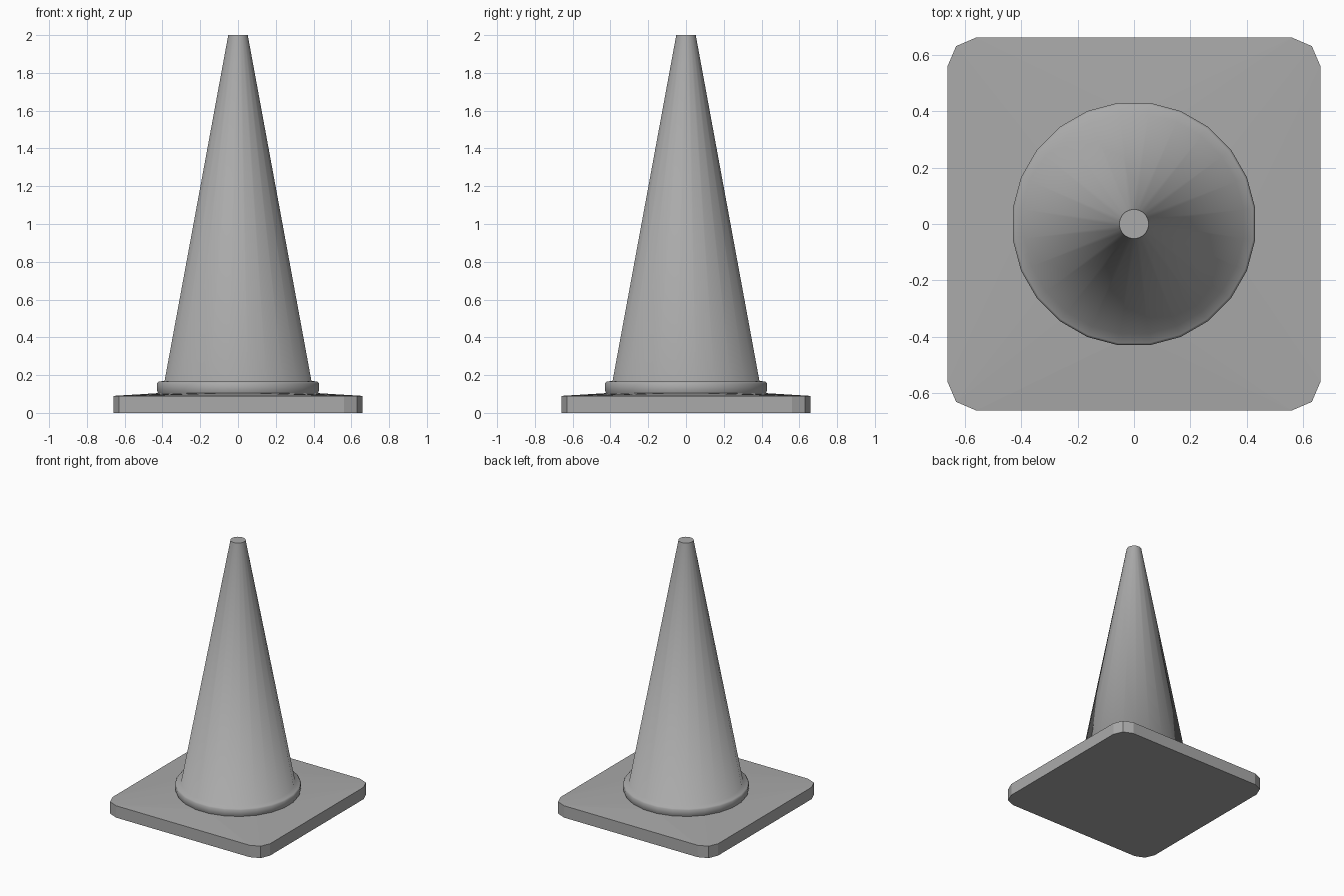
import bpy, bmesh, math

cube = bpy.data.objects.get("Cube")
if cube:
    bpy.data.objects.remove(cube, do_unlink=True)

SIDES = 24

grey = bpy.data.materials.new("plain grey")
grey.use_nodes = True
colour = (0.4, 0.4, 0.4, 1)
grey.diffuse_color = colour
grey.node_tree.nodes["Principled BSDF"].inputs["Base Color"].default_value = colour


def finish(bm, name):
    bmesh.ops.recalc_face_normals(bm, faces=bm.faces)
    mesh = bpy.data.meshes.new(name)
    bm.to_mesh(mesh)
    bm.free()
    mesh.materials.append(grey)
    obj = bpy.data.objects.new(name, mesh)
    bpy.context.collection.objects.link(obj)
    return obj


def ring(bm, radius, z):
    step = math.tau / SIDES
    return [bm.verts.new((radius * math.cos((i + 0.5) * step),
                          radius * math.sin((i + 0.5) * step), z))
            for i in range(SIDES)]


# Square base with clipped corners, its top rising gently to the collar
bm = bmesh.new()
for z in (0, 0.09):
    for sx in (-1, 1):
        for sy in (-1, 1):
            for x, y in ((0.56, 0.66), (0.63, 0.63), (0.66, 0.56)):
                bm.verts.new((sx * x, sy * y, z))
ring(bm, 0.42, 0.105)
bmesh.ops.convex_hull(bm, input=bm.verts)
bmesh.ops.dissolve_limit(bm, angle_limit=0.01, verts=bm.verts, edges=bm.edges)
finish(bm, "base")

# Tapered cone with a low collar at its foot
bm = bmesh.new()
profile = ((0.425, 0.1), (0.433, 0.12), (0.433, 0.155),
           (0.425, 0.165), (0.392, 0.17), (0.052, 2))
loops = [ring(bm, r, z) for r, z in profile]
for low, high in zip(loops, loops[1:]):
    for i in range(SIDES):
        j = (i + 1) % SIDES
        bm.faces.new((low[i], low[j], high[j], high[i])).smooth = True
bm.faces.new(loops[-1])
bm.faces.new(loops[0])
finish(bm, "cone")
